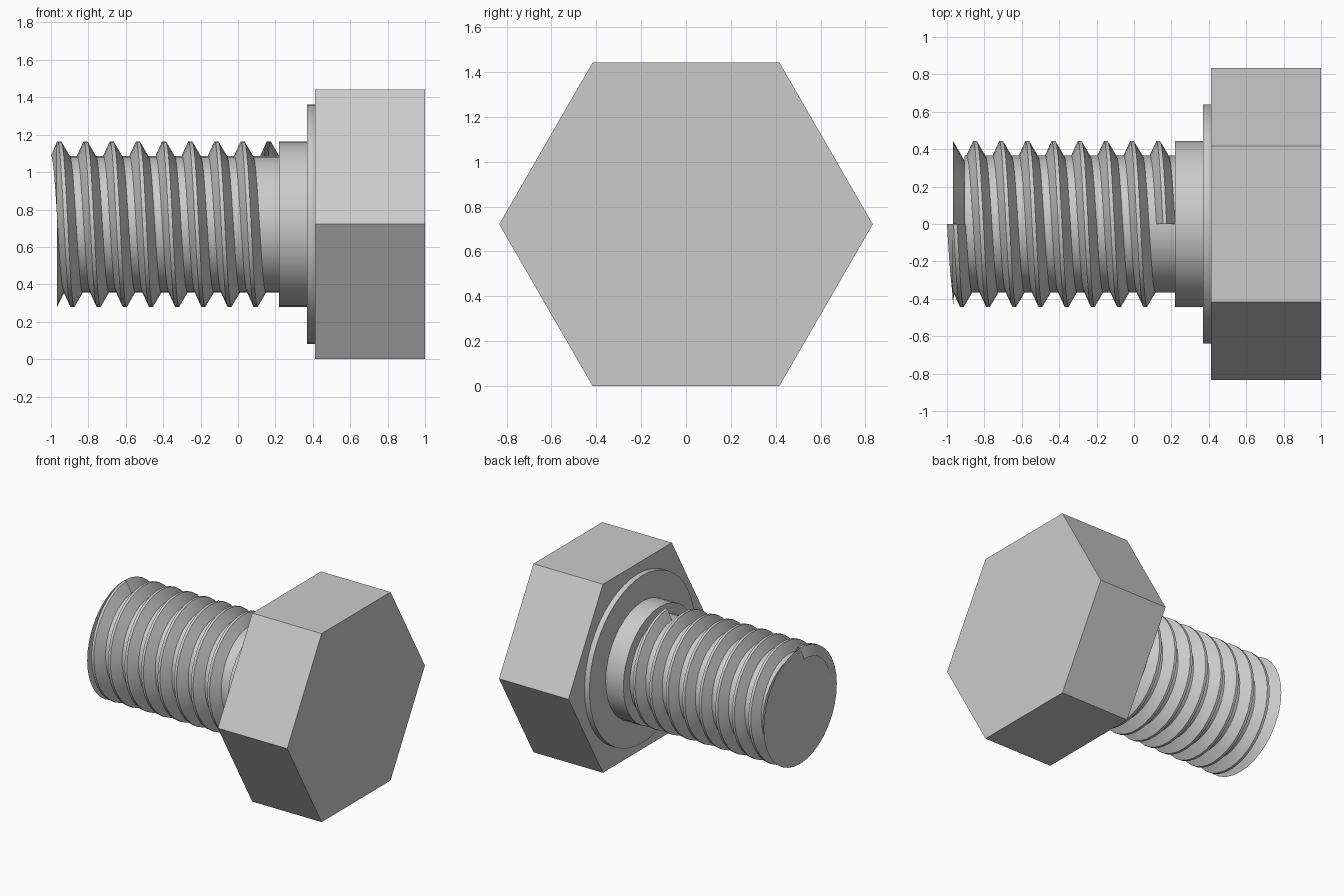
import bpy, bmesh, math
from mathutils import Matrix

old = bpy.data.objects.get("Cube")
if old:
    bpy.data.objects.remove(old, do_unlink=True)

AXIS_Z = 0.7215
SEG = 36
TURNS = 8
PITCH = 0.14
ROOT, CREST = 0.365, 0.443
TIP = -0.967
VALLEY = -0.905
COLLAR = 0.22
FLANK = math.sqrt(3)

steel = bpy.data.materials.new("grey steel")
steel.use_nodes = True
grey = (0.6, 0.6, 0.6, 1)
steel.diffuse_color = grey
steel.node_tree.nodes["Principled BSDF"].inputs["Base Color"].default_value = grey


def finish(name, bm, smooth=True):
    mesh = bpy.data.meshes.new(name)
    bm.to_mesh(mesh)
    bm.free()
    mesh.materials.append(steel)
    obj = bpy.data.objects.new(name, mesh)
    bpy.context.collection.objects.link(obj)
    if smooth:
        bpy.ops.object.select_all(action="DESELECT")
        obj.select_set(True)
        bpy.context.view_layer.objects.active = obj
        bpy.ops.object.shade_smooth_by_angle(angle=math.radians(25))


def prism(name, x0, x1, radius, sides=SEG):
    """Closed prism along x, with corners at the front and back."""
    bm = bmesh.new()
    place = (Matrix.Translation(((x0 + x1) / 2, 0, AXIS_Z))
             @ Matrix.Rotation(math.pi / 2, 4, "Y"))
    bmesh.ops.create_cone(bm, cap_ends=True, segments=sides, radius1=radius,
                          radius2=radius, depth=x1 - x0, matrix=place)
    finish(name, bm, sides > 6)


def sweep(name, steps, section):
    """Surface through the (x, radius) section at each step around the axis."""
    bm = bmesh.new()
    rings = []
    for i in range(steps + 1):
        a = math.tau * i / SEG
        rings.append([bm.verts.new((x, -r * math.sin(a), AXIS_Z + r * math.cos(a)))
                      for x, r in section(PITCH * i / SEG)])
    for p, q in zip(rings, rings[1:]):
        for k in range(len(p) - 1):
            bm.faces.new((q[k], q[k + 1], p[k + 1], p[k]))
    bmesh.ops.remove_doubles(bm, verts=bm.verts, dist=0.00001)
    finish(name, bm)


def ridge_section(s):
    return [(s - 1.0, ROOT), (s - 0.965, CREST), (s - 0.945, CREST), (s - 0.9, ROOT)]


def tip_section(s):
    x = min(s - 1.0, VALLEY)
    return [(TIP, 0), (TIP, CREST), (x, min(ROOT, CREST - FLANK * (x - TIP)))]


# Head, washer face and plain shank
prism("hex_head", 0.412, 1.0, 0.833, 6)
prism("washer_face", 0.37, 0.42, 0.64, 48)
prism("plain_shank", COLLAR, 0.38, CREST)
prism("thread_core", VALLEY, COLLAR + 0.01, ROOT)

# Helical ridge, starting and stopping abruptly at the top
sweep("thread_ridge", SEG * TURNS, ridge_section)

# End face, with a groove that opens along the first turn of the thread
sweep("tip_face", SEG, tip_section)
